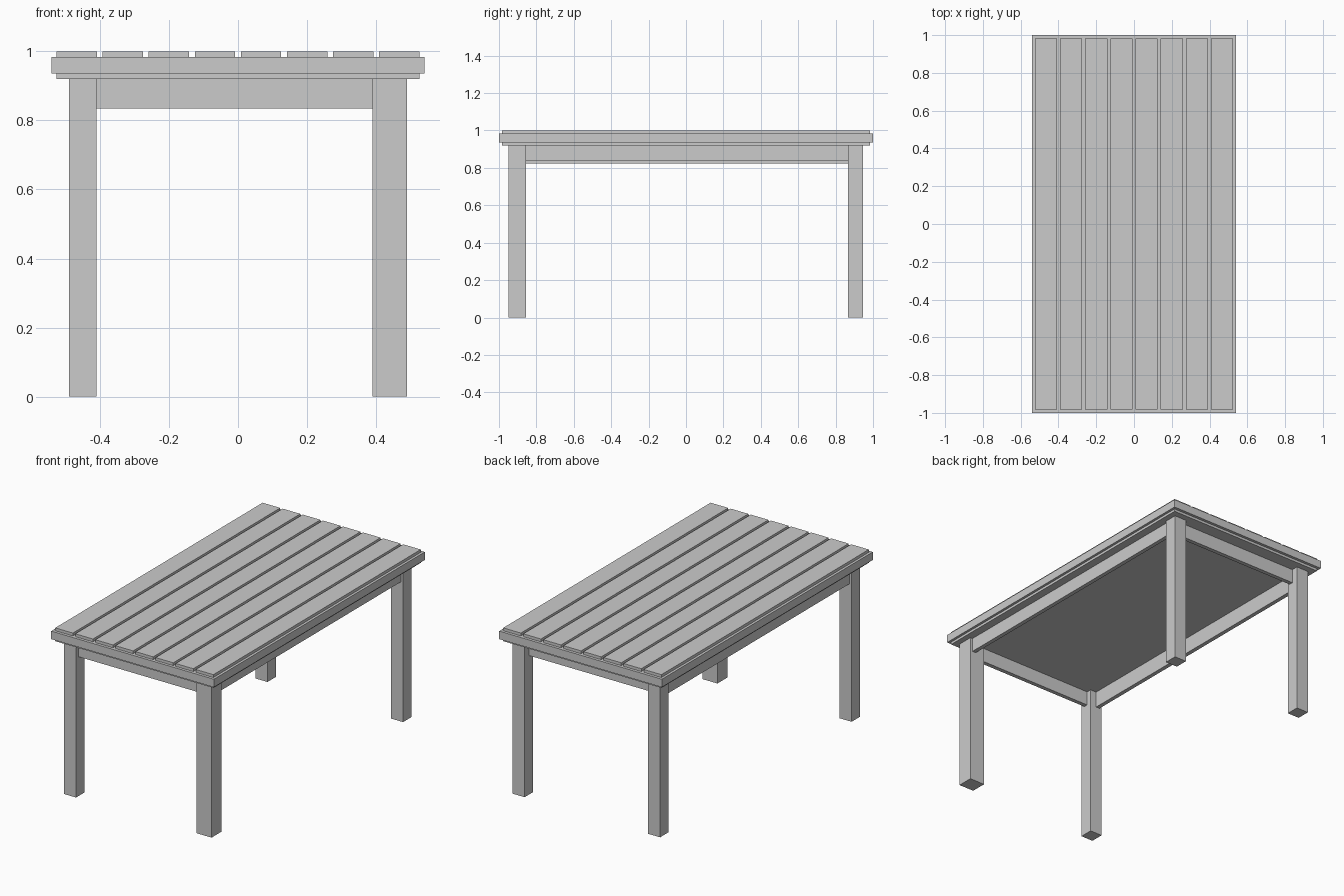
import bpy

if "Cube" in bpy.data.objects:
    bpy.data.objects.remove(bpy.data.objects["Cube"])


def box(name, x0, x1, y0, y1, z0, z1):
    """Axis-aligned box from its extents."""
    bpy.ops.mesh.primitive_cube_add(
        size=1, location=((x0 + x1) / 2, (y0 + y1) / 2, (z0 + z1) / 2))
    ob = bpy.context.object
    ob.name = name
    ob.scale = (x1 - x0, y1 - y0, z1 - z0)
    bpy.ops.object.transform_apply(location=False, rotation=False, scale=True)
    return ob


RIM_BOTTOM, RIM_TOP, UNDERSIDE = 0.935, 0.983, 0.92

# Table top: wide rim slab over a slightly smaller base panel
box("top_rim", -0.54, 0.54, -1.0, 1.0, RIM_BOTTOM, RIM_TOP)
box("base_panel", -0.525, 0.525, -0.983, 0.983, UNDERSIDE, RIM_BOTTOM)

# Eight lengthwise slats
SLATS, WIDTH = 8, 0.117
pitch = (1.05 - WIDTH) / (SLATS - 1)
for i in range(SLATS):
    x = -0.525 + i * pitch
    box(f"slat_{i + 1}", x, x + WIDTH, -0.983, 0.983, RIM_TOP, 1.0)

# Legs (the front right one is thicker)
box("front_left_leg", -0.49, -0.41, -0.95, -0.87, 0, UNDERSIDE)
box("front_right_leg", 0.39, 0.49, -0.95, -0.855, 0, UNDERSIDE)
box("back_left_leg", -0.49, -0.41, 0.865, 0.945, 0, UNDERSIDE)
box("back_right_leg", 0.41, 0.49, 0.865, 0.945, 0, UNDERSIDE)

# Aprons between the legs, set in from their outer faces
box("front_apron", -0.42, 0.40, -0.925, -0.90, 0.835, UNDERSIDE)
box("back_apron", -0.42, 0.42, 0.88, 0.905, 0.835, UNDERSIDE)
box("right_apron", 0.45, 0.475, -0.87, 0.88, 0.837, UNDERSIDE)
box("left_apron", -0.475, -0.45, -0.88, 0.88, 0.823, UNDERSIDE)
